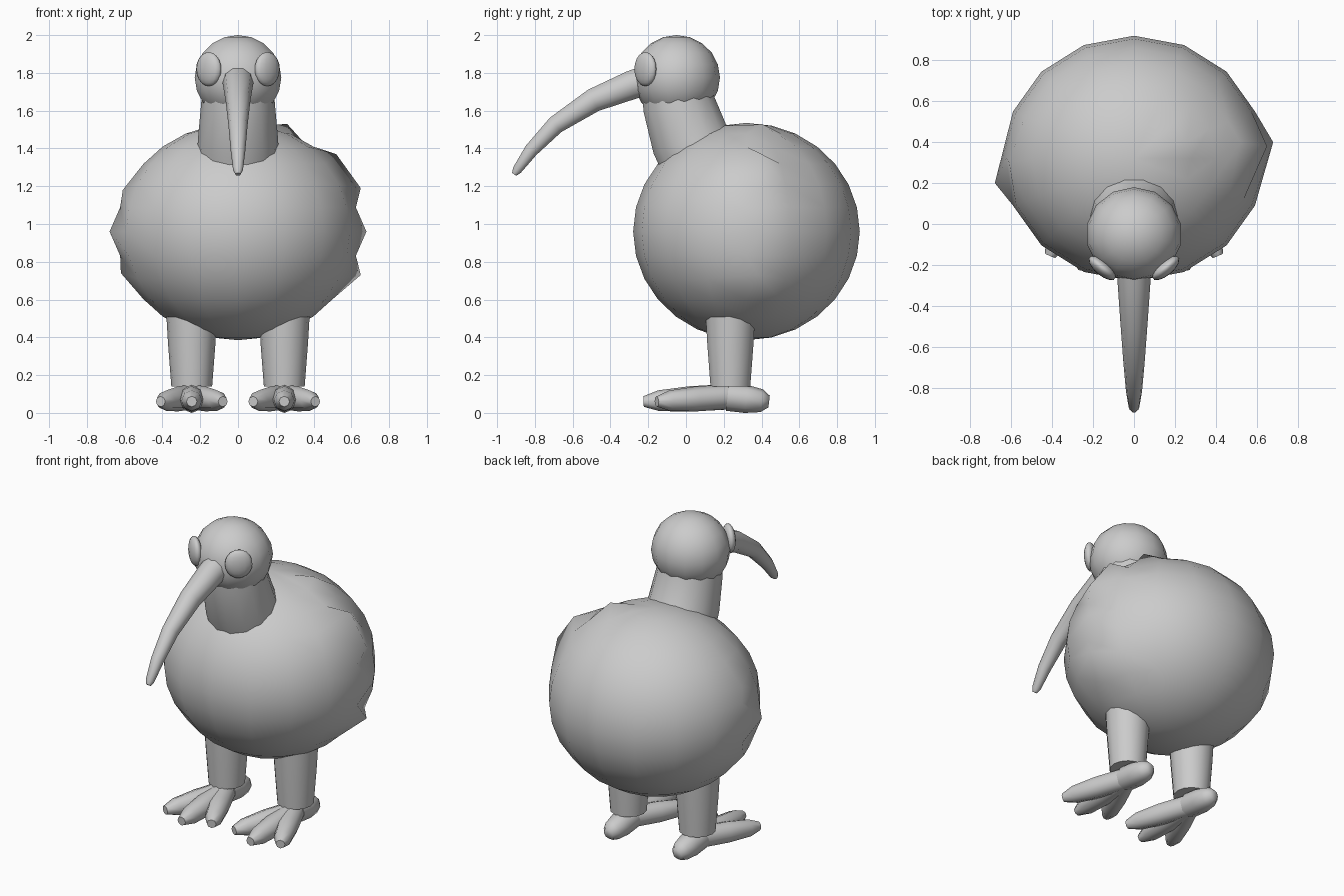
import bpy, bmesh, math
from mathutils import Vector, Matrix

if "Cube" in bpy.data.objects:
    bpy.data.objects.remove(bpy.data.objects["Cube"])

grey = bpy.data.materials.new("soft_grey")
grey.diffuse_color = (0.6, 0.6, 0.6, 1)
grey.use_nodes = True
grey.node_tree.nodes["Principled BSDF"].inputs["Base Color"].default_value = grey.diffuse_color


def make_object(name, bm, angle=60):
    bmesh.ops.recalc_face_normals(bm, faces=bm.faces[:])
    me = bpy.data.meshes.new(name)
    bm.to_mesh(me)
    bm.free()
    ob = bpy.data.objects.new(name, me)
    bpy.context.collection.objects.link(ob)
    me.materials.append(grey)
    bpy.ops.object.select_all(action='DESELECT')
    ob.select_set(True)
    bpy.context.view_layer.objects.active = ob
    bpy.ops.object.shade_smooth_by_angle(angle=math.radians(angle))
    return ob


def ellipsoid(name, centre, radii, turn=0, seg=16, rings=10, spikes=()):
    bm = bmesh.new()
    m = (Matrix.Translation(centre) @ Matrix.Rotation(turn, 4, 'Z')
         @ Matrix.Diagonal((*radii, 1)))
    bmesh.ops.create_uvsphere(bm, u_segments=seg, v_segments=rings, radius=1, matrix=m)
    # pull single corners out for an irregular outline
    for s in spikes:
        p = Vector(s)
        min(bm.verts, key=lambda v: (v.co - p).length).co = p
    return make_object(name, bm)


def tube(name, path, sides=10):
    """Capped tube through (x, y, z, radius) stations."""
    bm = bmesh.new()
    pts = [Vector(p[:3]) for p in path]
    rings = []
    for i, p in enumerate(pts):
        t = (pts[min(i + 1, len(pts) - 1)] - pts[max(i - 1, 0)]).normalized()
        ref = Vector((0, 1, 0)) if abs(t.z) > 0.9 else Vector((0, 0, 1))
        a = t.cross(ref).normalized()
        b = t.cross(a)
        r = path[i][3]
        rings.append([bm.verts.new(p + r * (math.cos(k * math.tau / sides) * a
                                            + math.sin(k * math.tau / sides) * b))
                      for k in range(sides)])
    for lo, hi in zip(rings, rings[1:]):
        for k in range(sides):
            n = (k + 1) % sides
            bm.faces.new((lo[k], lo[n], hi[n], hi[k]))
    bm.faces.new(rings[0])
    bm.faces.new(rings[-1])
    return make_object(name, bm)


# Plump body with a few protruding corners
ellipsoid("body", (0, 0.32, 0.96), (0.64, 0.6, 0.575), seg=16, rings=14,
          spikes=[(0.26, 0.40, 1.53), (0.52, 0.40, 1.37), (0.65, 0.38, 1.19),
                  (0.65, 0.38, 0.73), (0.68, 0.40, 0.96), (-0.68, 0.20, 0.96),
                  (-0.62, 0.30, 0.74), (-0.61, 0.30, 1.18)])

# Neck and head
tube("neck", [(0, 0.10, 1.30, 0.22), (0, 0.02, 1.45, 0.212),
              (0, -0.04, 1.64, 0.195), (0, -0.05, 1.72, 0.19)], 14)
ellipsoid("head", (0, -0.05, 1.775), (0.235, 0.23, 0.225), seg=14, rings=10)

# Long curved beak
tube("beak", [(0, -0.18, 1.77, 0.085), (0, -0.29, 1.735, 0.080),
              (0, -0.49, 1.655, 0.066), (0, -0.69, 1.525, 0.051),
              (0, -0.82, 1.39, 0.039), (0, -0.895, 1.285, 0.026),
              (0, -0.91, 1.263, 0.014)], 10)

for side, s in (("left", -1), ("right", 1)):
    # Flattened eyes
    ellipsoid("eye_" + side, (s * 0.155, -0.215, 1.82), (0.082, 0.036, 0.09),
              turn=s * math.radians(40), seg=14, rings=10)
    # Leg
    x = s * 0.245
    tube("leg_" + side, [(x, 0.235, 0.58, 0.138), (x, 0.235, 0.36, 0.125),
                         (x, 0.235, 0.14, 0.108)], 14)
    # Toes fan forward, one points back
    for label, tx, ty, r in (("inner", -0.165, -0.155, 0.055), ("middle", 0, -0.225, 0.056),
                             ("outer", 0.165, -0.155, 0.055), ("back", 0, 0.44, 0.062)):
        root, tip = Vector((x, 0.22, 0.085)), Vector((x + s * tx, ty, 0.06))
        stations = [(*root.lerp(tip, f), r * k) for f, k in
                    ((0, 1.2), (0.45, 1.2), (0.82, 0.98), (1, 0.5))]
        tube(f"toe_{label}_{side}", stations, 8)
